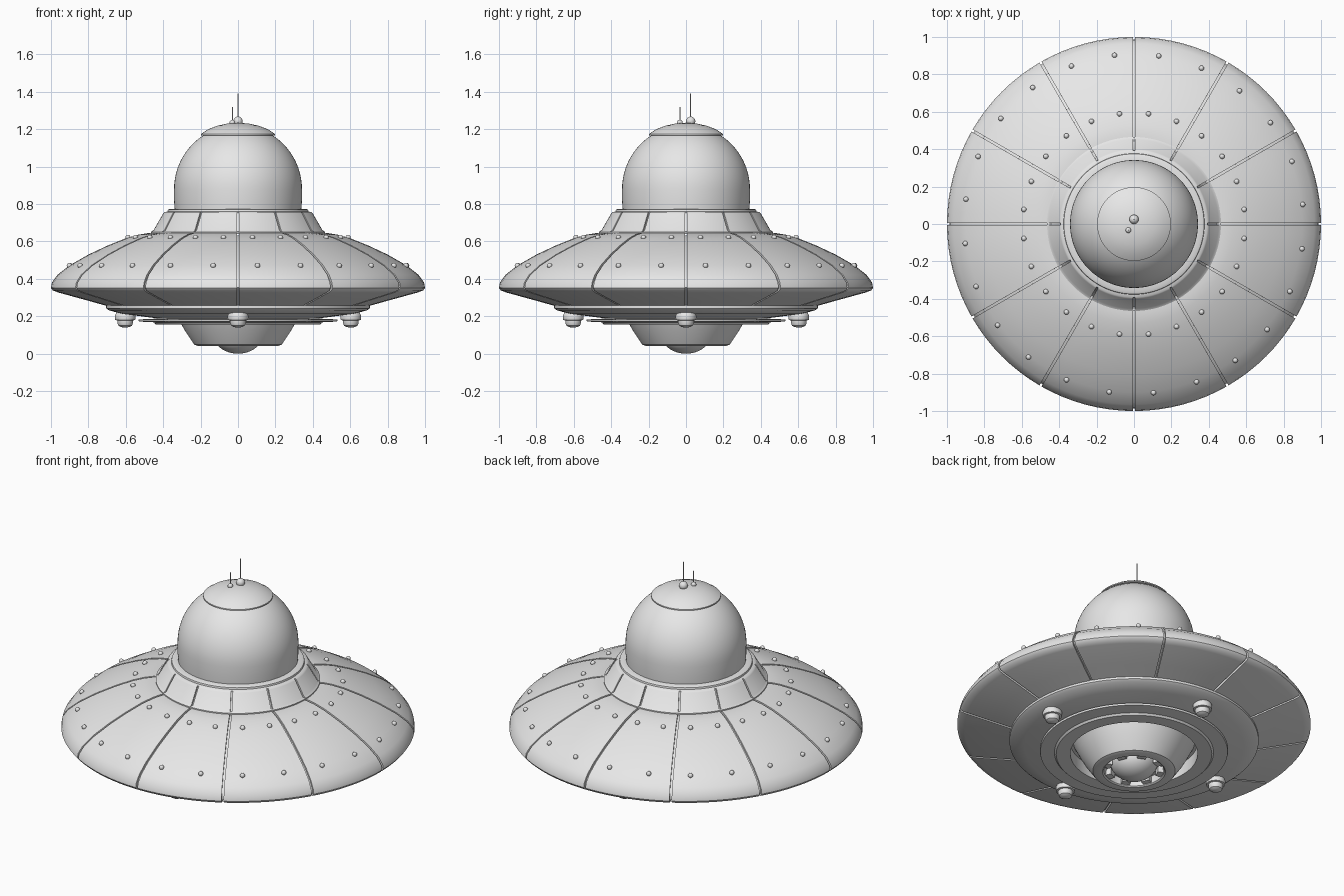
import bpy, bmesh
from math import sin, cos, pi, radians, hypot
from mathutils import Matrix

if "Cube" in bpy.data.objects:
    bpy.data.objects.remove(bpy.data.objects["Cube"])

GREY = (0.8, 0.8, 0.8, 1)
mat = bpy.data.materials.new("light grey metal")
mat.use_nodes = True
mat.diffuse_color = GREY
mat.node_tree.nodes["Principled BSDF"].inputs["Base Color"].default_value = GREY


def finish(bm, name, angle=35):
    mesh = bpy.data.meshes.new(name)
    bm.to_mesh(mesh)
    bm.free()
    mesh.materials.append(mat)
    ob = bpy.data.objects.new(name, mesh)
    bpy.context.collection.objects.link(ob)
    bpy.ops.object.select_all(action='DESELECT')
    ob.select_set(True)
    bpy.context.view_layer.objects.active = ob
    bpy.ops.object.shade_smooth_by_angle(angle=radians(angle))
    return ob


def sunk_profile(profile, depth, rows):
    """Push the chosen profile points inward along their normals."""
    out = []
    for i, (r, z) in enumerate(profile):
        a, b = profile[max(i - 1, 0)], profile[min(i + 1, len(profile) - 1)]
        dr, dz = b[0] - a[0], b[1] - a[1]
        n = hypot(dr, dz)
        d = depth if i in rows else 0
        out.append((r - d * dz / n, z + d * dr / n))
    return out


def lathe(name, profile, steps=96, seams=0, width=0.006, depth=0.014, rows=None):
    """Revolve a profile (bottom to top), with optional radial seam grooves."""
    rows = range(len(profile)) if rows is None else rows
    low = sunk_profile(profile, depth, rows)
    columns = []
    for k in range(steps):
        a = 2 * pi * k / steps
        if seams and k % (steps // seams) == 0:
            for side, pts in ((-1, profile), (-1, low), (1, low), (1, profile)):
                columns.append([(a + side * width / r0, r, z)
                                for (r0, _), (r, z) in zip(profile, pts)])
        else:
            columns.append([(a, r, z) for r, z in profile])
    bm = bmesh.new()
    grid = [[bm.verts.new((r * cos(a), r * sin(a), z)) for a, r, z in c] for c in columns]
    for i, c in enumerate(grid):
        d = grid[(i + 1) % len(grid)]
        for j in range(len(profile) - 1):
            bm.faces.new((c[j], d[j], d[j + 1], c[j + 1]))
    bmesh.ops.remove_doubles(bm, verts=bm.verts, dist=1e-5)
    return finish(bm, name)


def add_ball(bm, pos, r, u=16, v=10):
    bmesh.ops.create_uvsphere(bm, u_segments=u, v_segments=v, radius=r,
                              matrix=Matrix.Translation(pos))


def polar(r, a, z):
    return (r * cos(a), r * sin(a), z)


# Saucer hull with twelve panel seams
lathe("hull", [(0.66, 0.244), (0.8, 0.283), (0.96, 0.327), (0.99, 0.338), (1.0, 0.352),
               (0.995, 0.38), (0.965, 0.422), (0.9, 0.473), (0.8, 0.53), (0.7, 0.577),
               (0.6, 0.617), (0.53, 0.637), (0.48, 0.645), (0.44, 0.645)], seams=12)

# Underside tier, with the recess around the engine
lathe("lower_tier", [(0.28, 0.235), (0.36, 0.235), (0.36, 0.18), (0.62, 0.213),
                     (0.69, 0.232), (0.705, 0.243), (0.705, 0.258), (0.66, 0.27)])
lathe("lower_plate", [(0.36, 0.2), (0.36, 0.158), (0.44, 0.157), (0.45, 0.168),
                      (0.53, 0.172), (0.533, 0.183), (0.45, 0.187)])

# Engine cone and glowing lens housing
lathe("engine_cone", [(0, 0.09), (0.165, 0.09), (0.17, 0.048), (0.178, 0.042),
                      (0.215, 0.042), (0.233, 0.048), (0.243, 0.062), (0.285, 0.125),
                      (0.31, 0.17), (0.345, 0.24)])
lathe("engine_lens", [(0.135 * sin(t * pi / 24), 0.108 - 0.108 * cos(t * pi / 24))
                      for t in range(13)], steps=48)
bm = bmesh.new()
for k in range(8):
    turn = Matrix.Rotation((k + 0.5) * pi / 4, 4, 'Z')
    bmesh.ops.create_cube(bm, size=1, matrix=turn @ Matrix.Translation((0.152, 0, 0.072))
                          @ Matrix.Diagonal((0.034, 0.05, 0.04, 1)))
finish(bm, "lens_brackets")

# Collar with panel seams, dome and cap
lathe("collar", [(0.465, 0.64), (0.465, 0.652), (0.452, 0.66), (0.4, 0.75), (0.392, 0.757),
                 (0.377, 0.76), (0.375, 0.77), (0.365, 0.775), (0.33, 0.775)],
      seams=12, width=0.005, depth=0.01, rows=(2, 3))
lathe("dome", [(0.338, 0.765), (0.342, 0.82)] +
      [(0.342 * cos(radians(t)), 0.88 + 0.342 * sin(radians(t))) for t in range(0, 76, 5)])
lathe("dome_cap", [(0.18, 1.165), (0.197, 1.168), (0.197, 1.175), (0.16, 1.2),
                   (0.11, 1.219), (0.06, 1.23), (0, 1.235)], steps=64)

# Two antennas, each a ball with a thin rod
for name, x, y, z, r, top in (("main_antenna", 0, 0.025, 1.243, 0.025, 1.39),
                              ("small_antenna", -0.03, -0.033, 1.236, 0.015, 1.32)):
    bm = bmesh.new()
    add_ball(bm, (x, y, z), r)
    bmesh.ops.create_cone(bm, cap_ends=True, segments=8, radius1=0.003, radius2=0.003,
                          depth=top - z, matrix=Matrix.Translation((x, y, (top + z) / 2)))
    finish(bm, name)

# Rivets, two rings on the upper hull
bm = bmesh.new()
for k in range(24):
    add_ball(bm, polar(0.908, radians(6.6 + 15 * k), 0.471), 0.014, 12, 8)
    add_ball(bm, polar(0.594, radians(7.5 + 15 * k), 0.622), 0.014, 12, 8)
finish(bm, "hull_rivets", 60)

# Four landing pads: a collared socket with a ball below
for k, side in enumerate(("left", "back", "right", "front")):
    pad = lathe(side + "_landing_pad",
                [(0, 0.14), (0.022, 0.142), (0.036, 0.15), (0.042, 0.165), (0.042, 0.178),
                 (0.053, 0.18), (0.055, 0.19), (0.055, 0.205), (0.048, 0.218), (0.035, 0.23)],
                steps=32)
    pad.location = polar(0.603, k * pi / 2, 0)
